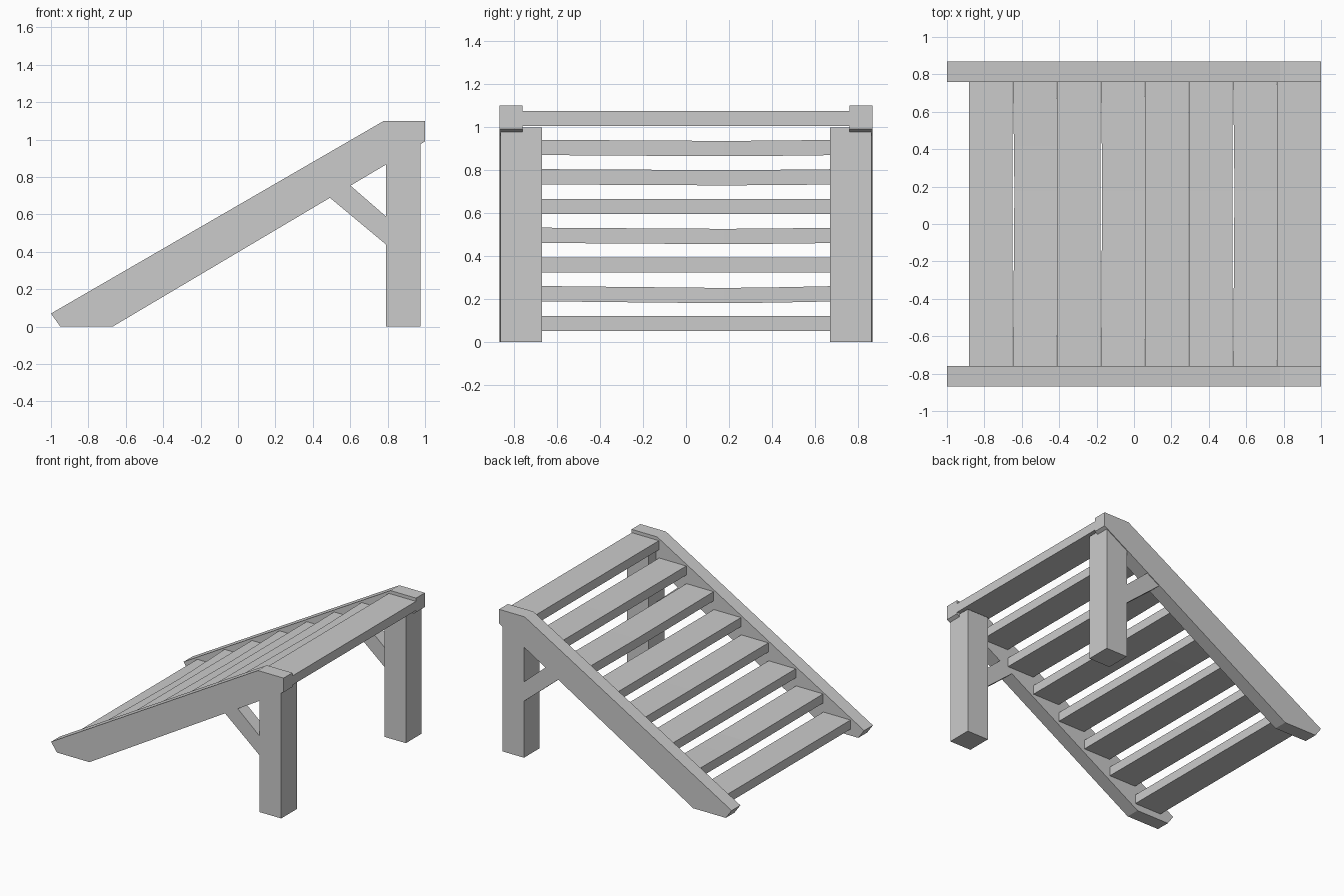
import bpy, bmesh

if "Cube" in bpy.data.objects:
    bpy.data.objects.remove(bpy.data.objects["Cube"])


def loft(name, rings):
    """Closed solid through matching rings of points."""
    bm = bmesh.new()
    loops = [[bm.verts.new(p) for p in ring] for ring in rings]
    n = len(loops[0])
    for a, b in zip(loops, loops[1:]):
        for i in range(n):
            j = (i + 1) % n
            bm.faces.new((a[i], a[j], b[j], b[i]))
    bm.faces.new(loops[0])
    bm.faces.new(loops[-1][::-1])
    bmesh.ops.recalc_face_normals(bm, faces=bm.faces)
    me = bpy.data.meshes.new(name)
    bm.to_mesh(me)
    bm.free()
    ob = bpy.data.objects.new(name, me)
    bpy.context.collection.objects.link(ob)
    return ob


def slab(name, profile, y0, y1):
    """Extrude an xz profile from y0 to y1."""
    return loft(name, [[(x, y, z) for x, z in profile] for y in (y0, y1)])


RAIL = [(-1, 0.07), (-0.95, 0), (-0.67, 0), (1, 0.99), (1, 1.1), (0.78, 1.1)]
LEG = [(0.79, 0), (0.975, 0), (0.975, 0.997), (0.79, 0.997)]
BRACE = [(0.49, 0.69), (0.60, 0.755), (0.79, 0.59), (0.79, 0.44)]

# Sloping rails, rear legs and diagonal braces on both sides
for side, s in (("front", -1), ("back", 1)):
    slab(side + "_rail", RAIL, s * 0.76, s * 0.868)
    slab(side + "_leg", LEG, s * 0.67, s * 0.862)
    slab(side + "_brace", BRACE, s * 0.76, s * 0.862)

# Horizontal slats; some are slightly warped (index: sag, sideways bow)
WARP = {1: (0.01, 0.008), 3: (0.006, 0.006), 5: (0.005, 0.0), 6: (0.006, 0.007)}
STATIONS = [(-0.76, 0), (-0.32, 0.5), (0.18, 1), (0.42, 0.7), (0.76, 0)]
STEP_X, STEP_Z = 0.2355, 0.1362
for i in range(8):
    x, z = -0.883 + i * STEP_X, 0.05 + i * STEP_Z
    sag, bow = WARP.get(i, (0, 0))
    stations = STATIONS if i in WARP else [STATIONS[0], STATIONS[-1]]
    rings = []
    for y, w in stations:
        x0, z0 = x + bow * w, z - sag * (w - 0.4)
        x1 = x0 + 0.233
        rings.append([(x0, y, z0), (x1, y, z0), (x1, y, z0 + 0.071), (x0, y, z0 + 0.071)])
    loft(f"slat_{i + 1}", rings)
